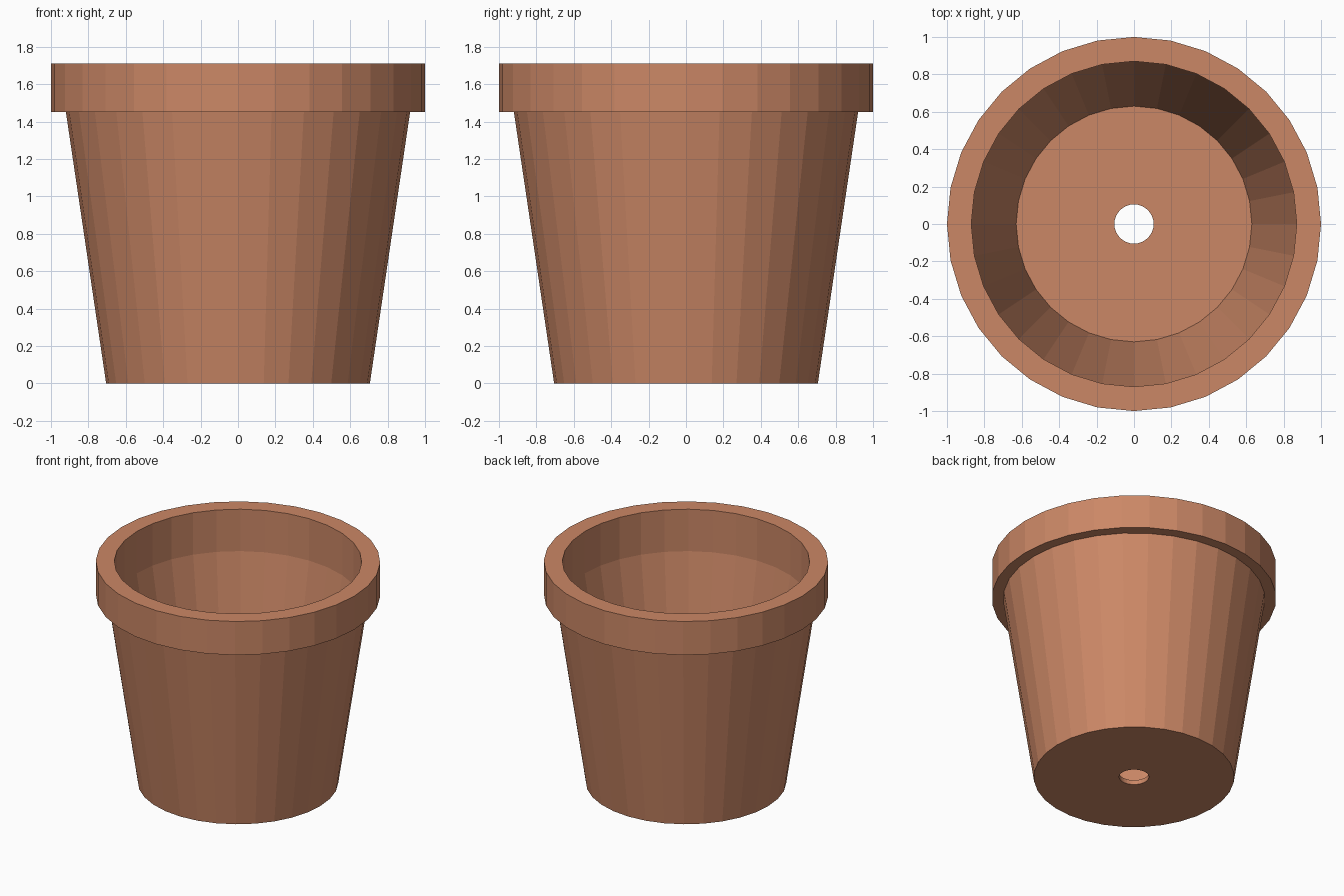
import bpy
import bmesh
import math

if "Cube" in bpy.data.objects:
    bpy.data.objects.remove(bpy.data.objects["Cube"])

SIDES = 32

# Closed cross-section (radius, height), from drain hole outward, over the rim, back inside
PROFILE = [
    (0.105, 0.0),    # drain hole, underside
    (0.705, 0.0),    # foot
    (0.92, 1.45),    # top of tapered wall
    (1.0, 1.45),     # rim underside
    (1.0, 1.71),     # rim outer top
    (0.87, 1.71),    # rim inner top
    (0.87, 1.385),   # end of straight inner rim
    (0.63, 0.035),   # inner floor edge
    (0.105, 0.035),  # drain hole, inside
]


def lathe(name, profile, sides, material):
    """Spin a closed profile around z into a flat-shaded solid."""
    bm = bmesh.new()
    rings = []
    for i in range(sides):
        a = 2 * math.pi * i / sides
        rings.append([bm.verts.new((r * math.cos(a), r * math.sin(a), z)) for r, z in profile])
    n = len(profile)
    for i in range(sides):
        a, b = rings[i], rings[(i + 1) % sides]
        for j in range(n):
            k = (j + 1) % n
            bm.faces.new((a[j], b[j], b[k], a[k]))
    bmesh.ops.recalc_face_normals(bm, faces=bm.faces)
    mesh = bpy.data.meshes.new(name)
    bm.to_mesh(mesh)
    bm.free()
    mesh.materials.append(material)
    obj = bpy.data.objects.new(name, mesh)
    bpy.context.collection.objects.link(obj)
    return obj


# Terracotta clay
clay = bpy.data.materials.new("terracotta")
clay.diffuse_color = (0.60, 0.245, 0.133, 1.0)
clay.use_nodes = True
clay.node_tree.nodes["Principled BSDF"].inputs["Base Color"].default_value = clay.diffuse_color

# Flower pot: wall, rim, floor and drain hole in one lathed piece
lathe("flower_pot", PROFILE, SIDES, clay)
